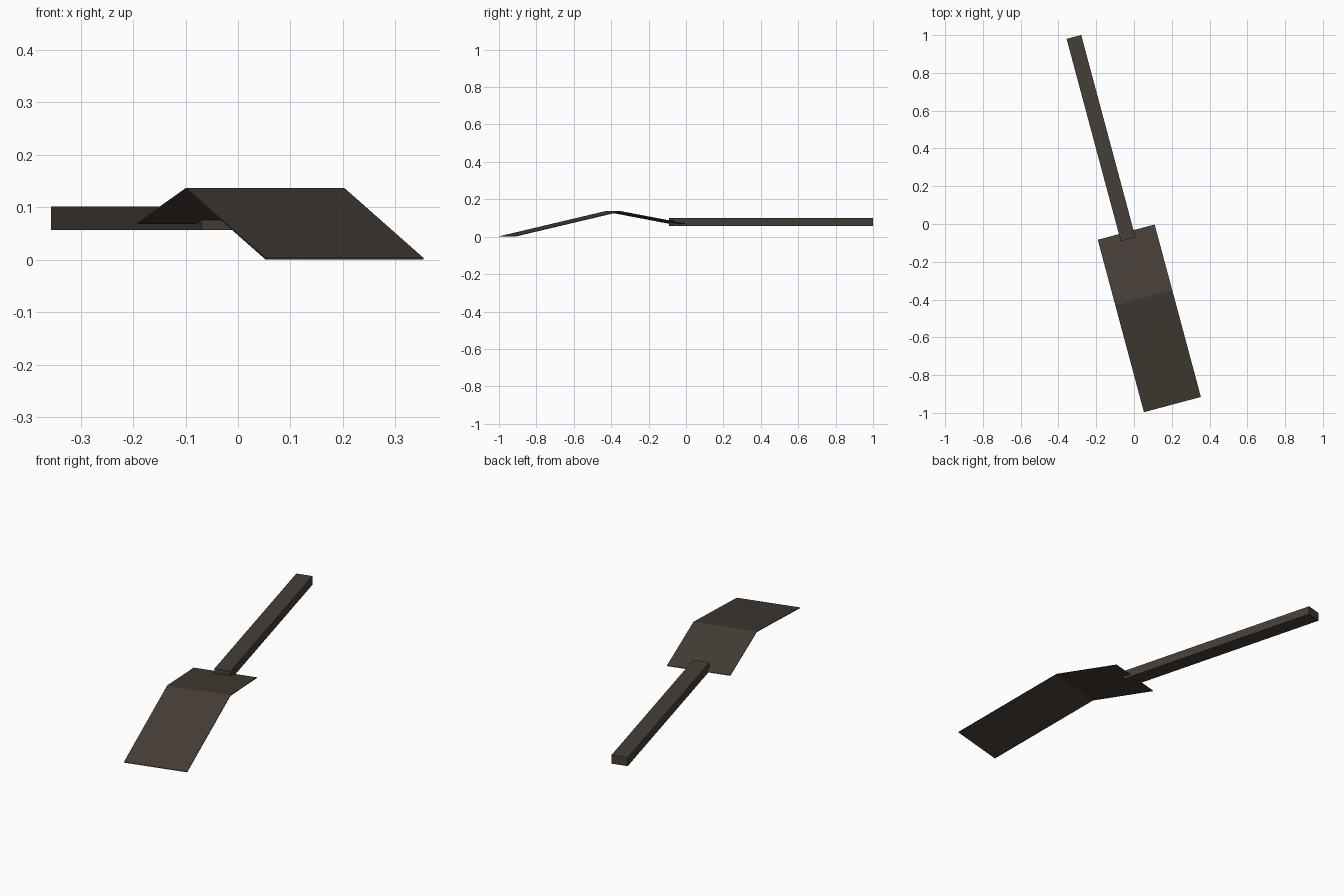
import bpy, bmesh, math
from mathutils import Matrix

if "Cube" in bpy.data.objects:
    bpy.data.objects.remove(bpy.data.objects["Cube"])

TURN = Matrix.Rotation(math.radians(15), 4, 'Z')   # whole tool lies at an angle
AXIS = -0.051                                      # centre line before turning

metal = bpy.data.materials.new("dark_brown")
metal.diffuse_color = (0.062, 0.049, 0.039, 1)
metal.use_nodes = True
metal.node_tree.nodes["Principled BSDF"].inputs["Base Color"].default_value = metal.diffuse_color


def extruded(name, profile, width):
    """Closed (y, z) profile extruded across the width, then turned."""
    bm = bmesh.new()
    face = bm.faces.new([bm.verts.new((AXIS - width / 2, y, z)) for y, z in profile])
    out = bmesh.ops.extrude_face_region(bm, geom=[face])
    verts = [v for v in out["geom"] if isinstance(v, bmesh.types.BMVert)]
    bmesh.ops.translate(bm, verts=verts, vec=(width, 0, 0))
    bmesh.ops.recalc_face_normals(bm, faces=bm.faces)
    bm.transform(TURN)
    mesh = bpy.data.meshes.new(name)
    bm.to_mesh(mesh)
    bm.free()
    mesh.materials.append(metal)
    obj = bpy.data.objects.new(name, mesh)
    bpy.context.collection.objects.link(obj)
    return obj


# Bent thin blade: long front slope, short back slope
T = 0.003
bend = [(-0.976, 0.0), (-0.39, 0.134), (-0.031, 0.068)]
extruded("blade", bend + [(y, z + T) for y, z in reversed(bend)], 0.312)

# Straight square-cut handle, overlapping the back of the blade
extruded("handle", [(-0.07, 0.057), (1.039, 0.057), (1.039, 0.101), (-0.07, 0.101)], 0.08)
